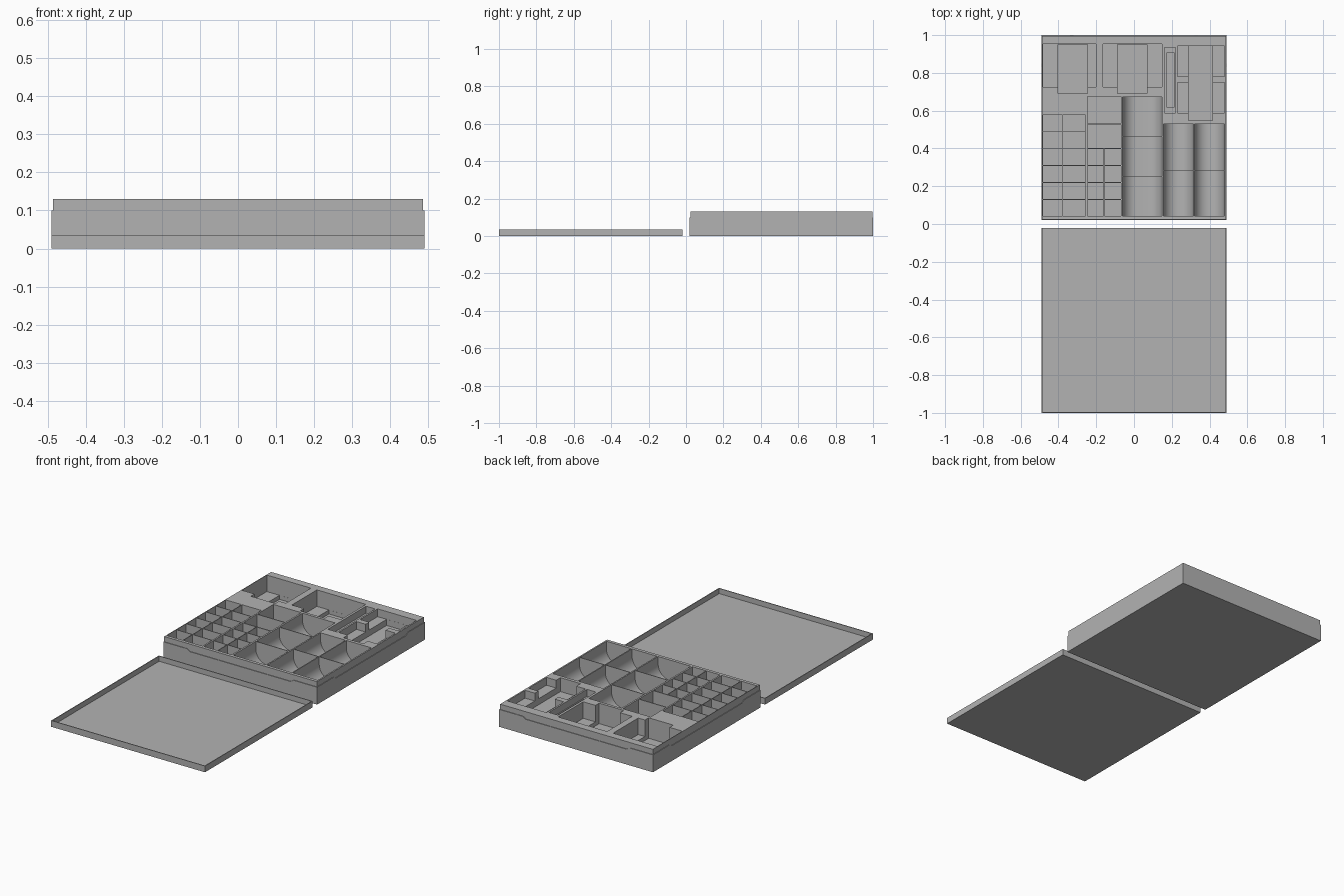
import bpy, bmesh, math

if "Cube" in bpy.data.objects:
    bpy.data.objects.remove(bpy.data.objects["Cube"])

grey = bpy.data.materials.new("light grey")
grey.diffuse_color = (0.45, 0.45, 0.45, 1)
grey.use_nodes = True
grey.node_tree.nodes["Principled BSDF"].inputs["Base Color"].default_value = grey.diffuse_color
TOP, OVER = 0.13, 0.16            # tray height and how high the cutters reach
CY = 0.51                         # tray centre in y


def prism(bm, profile, axis, a, b):
    """Extrude a closed profile along x (y,z points) or y (x,z points)."""
    put = (lambda p, t: (t, p[0], p[1])) if axis == 'x' else (lambda p, t: (p[0], t, p[1]))
    va = [bm.verts.new(put(p, a)) for p in profile]
    vb = [bm.verts.new(put(p, b)) for p in profile]
    n = len(profile)
    faces = [bm.faces.new(va), bm.faces.new(vb[::-1])]
    for i in range(n):
        j = (i + 1) % n
        faces.append(bm.faces.new((va[j], va[i], vb[i], vb[j])))
    bmesh.ops.recalc_face_normals(bm, faces=faces)


def box(bm, x0, x1, y0, y1, z0, z1=OVER):
    prism(bm, [(x0, z0), (x1, z0), (x1, z1), (x0, z1)], 'y', y0, y1)


def scoop(bm, x0, x1, y0, y1, z0, r, steps=12):
    """Pocket with rounded bottom edges along both long sides."""
    prof = [(x0, OVER)]
    for i in range(steps + 1):
        a = math.pi / 2 * i / steps
        prof.append((x0 + r - r * math.cos(a), z0 + r - r * math.sin(a)))
    prof += [(x0 + x1 - x, z) for x, z in reversed(prof)]
    prism(bm, prof, 'y', y0, y1)


def make(name, bm):
    me = bpy.data.meshes.new(name)
    bm.to_mesh(me)
    bm.free()
    ob = bpy.data.objects.new(name, me)
    bpy.context.collection.objects.link(ob)
    return ob


def carve(ob, cutters):
    """Subtract each cutter mesh, bake the result, drop the cutters."""
    tools = []
    for i, bm in enumerate(cutters):
        c = make("cutter_%d" % i, bm)
        c.hide_render = True
        m = ob.modifiers.new("cut", 'BOOLEAN')
        m.operation, m.solver, m.object = 'DIFFERENCE', 'EXACT', c
        tools.append(c)
    bpy.context.view_layer.update()
    dg = bpy.context.evaluated_depsgraph_get()
    me = bpy.data.meshes.new_from_object(ob.evaluated_get(dg))
    ob.modifiers.clear()
    ob.data = me
    for c in tools:
        bpy.data.objects.remove(c)
    me.materials.clear()
    me.materials.append(grey)


# ---- tray body
bm = bmesh.new()
box(bm, -0.49, 0.49, 0.02, 1.0, 0, TOP)
tray = make("tray", bm)

main, extra, rim_x, rim_y = (bmesh.new() for _ in range(4))

# recessed lip for the lid, dipping in the middle of every side
LIP = 0.4865
half = [(0.6, 0.1), (0.34, 0.1), (0.32, 0.088)]
dip = [(-a, z) for a, z in half] + [(a, z) for a, z in reversed(half)] + [(0.6, 0.2), (-0.6, 0.2)]
for s in (-1, 1):
    prism(rim_x, [(CY + a, z) for a, z in dip], 'x', s * LIP, s * 0.55)
    prism(rim_y, dip, 'y', CY + s * LIP, CY + s * 0.55)

G = 0.002                          # half of a thin divider
ROWS = [0.04, 0.13, 0.22, 0.31, 0.398]

# small token grid, two columns by six rows
rows = ROWS + [0.488, 0.58]
for x0, x1 in ((-0.483, -0.382), (-0.378, -0.256)):
    for a, b in zip(rows, rows[1:]):
        box(main, x0, x1, a + G, b - G, 0.015)

# second block: eight small pockets below two wide ones
for x0, x1 in ((-0.247, -0.161), (-0.157, -0.07)):
    for a, b in zip(ROWS, ROWS[1:]):
        box(main, x0, x1, a + G, b - G, 0.015)
box(main, -0.247, -0.07, 0.402, 0.526, 0.015)
box(main, -0.247, -0.07, 0.531, 0.675, 0.015)

# scooped pockets
for x0, x1, cuts in ((-0.06, 0.148, (0.04, 0.25, 0.464, 0.675)),
                     (0.156, 0.314, (0.04, 0.284, 0.531)),
                     (0.32, 0.478, (0.04, 0.284, 0.531))):
    for a, b in zip(cuts, cuts[1:]):
        scoop(main, x0, x1, a + G, b - G, 0.012, 0.075)

# card pockets with a deeper finger well
for x0, x1, w in ((-0.483, -0.202, -0.402), (-0.164, 0.148, -0.087)):
    box(main, x0, x1, 0.724, 0.952, 0.035)
    box(extra, w, w + 0.157, 0.69, 0.9515, 0.012)

# narrow stepped slot
box(main, 0.162, 0.22, 0.587, 0.934, 0.09)
box(extra, 0.171, 0.214, 0.62, 0.904, 0.05)

# shallow pockets crossed by a finger trench
box(main, 0.23, 0.478, 0.782, 0.942, 0.085)
box(main, 0.23, 0.478, 0.587, 0.75, 0.085)
box(extra, 0.288, 0.416, 0.548, 0.9415, 0.05)

carve(tray, [rim_x, rim_y, main, extra])

# smooth scoops, sharp everything else
bpy.context.view_layer.objects.active = tray
tray.select_set(True)
bpy.ops.object.shade_smooth_by_angle(angle=math.radians(25))

# ---- lid lying open side up in front
bm = bmesh.new()
box(bm, -0.49, 0.49, -1.0, -0.02, 0, 0.036)
lid = make("lid", bm)
hollow = bmesh.new()
box(hollow, -0.4855, 0.4855, -0.9955, -0.0245, 0.006)
carve(lid, [hollow])
